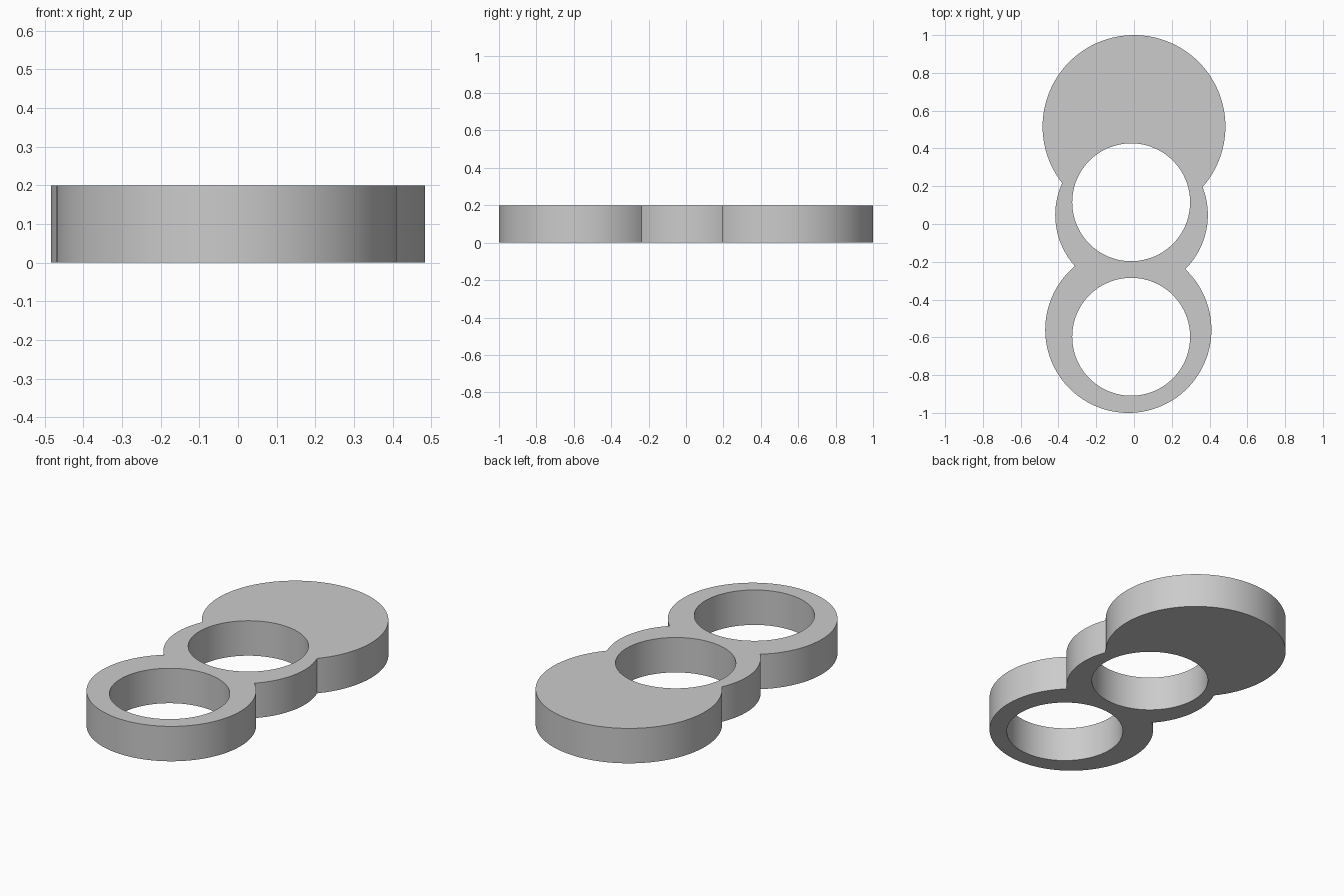
import bpy
import math

HEIGHT = 0.2

cube = bpy.data.objects.get("Cube")
if cube:
    bpy.data.objects.remove(cube, do_unlink=True)

grey = bpy.data.materials.new("plain grey")
grey.use_nodes = True
colour = (0.6, 0.6, 0.6, 1)
grey.diffuse_color = colour
grey.node_tree.nodes["Principled BSDF"].inputs["Base Color"].default_value = colour


def disc(name, x, y, radius, height=HEIGHT):
    """Upright cylinder centred on the plate's mid height."""
    bpy.ops.mesh.primitive_cylinder_add(
        vertices=128, radius=radius, depth=height, location=(x, y, HEIGHT / 2))
    obj = bpy.context.object
    obj.name = name
    obj.data.materials.append(grey)
    return obj


def combine(target, tool, operation):
    """Apply a boolean, then remove the tool object."""
    tool.hide_render = True
    mod = target.modifiers.new(operation, 'BOOLEAN')
    mod.operation, mod.object, mod.solver = operation, tool, 'EXACT'
    bpy.context.view_layer.objects.active = target
    bpy.ops.object.modifier_apply(modifier=mod.name)
    bpy.data.objects.remove(tool, do_unlink=True)


# Three overlapping discs merged into one plate
plate = disc("ring_plate", 0, 0.516, 0.484)
combine(plate, disc("middle_disc", -0.013, 0.048, 0.404), 'UNION')
combine(plate, disc("front_disc", -0.03, -0.56, 0.44), 'UNION')

# Two round through-holes
for y in (0.115, -0.597):
    combine(plate, disc("hole_cutter", -0.015, y, 0.312, HEIGHT * 2), 'DIFFERENCE')

# Smooth walls with crisp rims
bpy.ops.object.select_all(action='DESELECT')
plate.select_set(True)
bpy.context.view_layer.objects.active = plate
bpy.ops.object.shade_smooth_by_angle(angle=math.radians(30))
